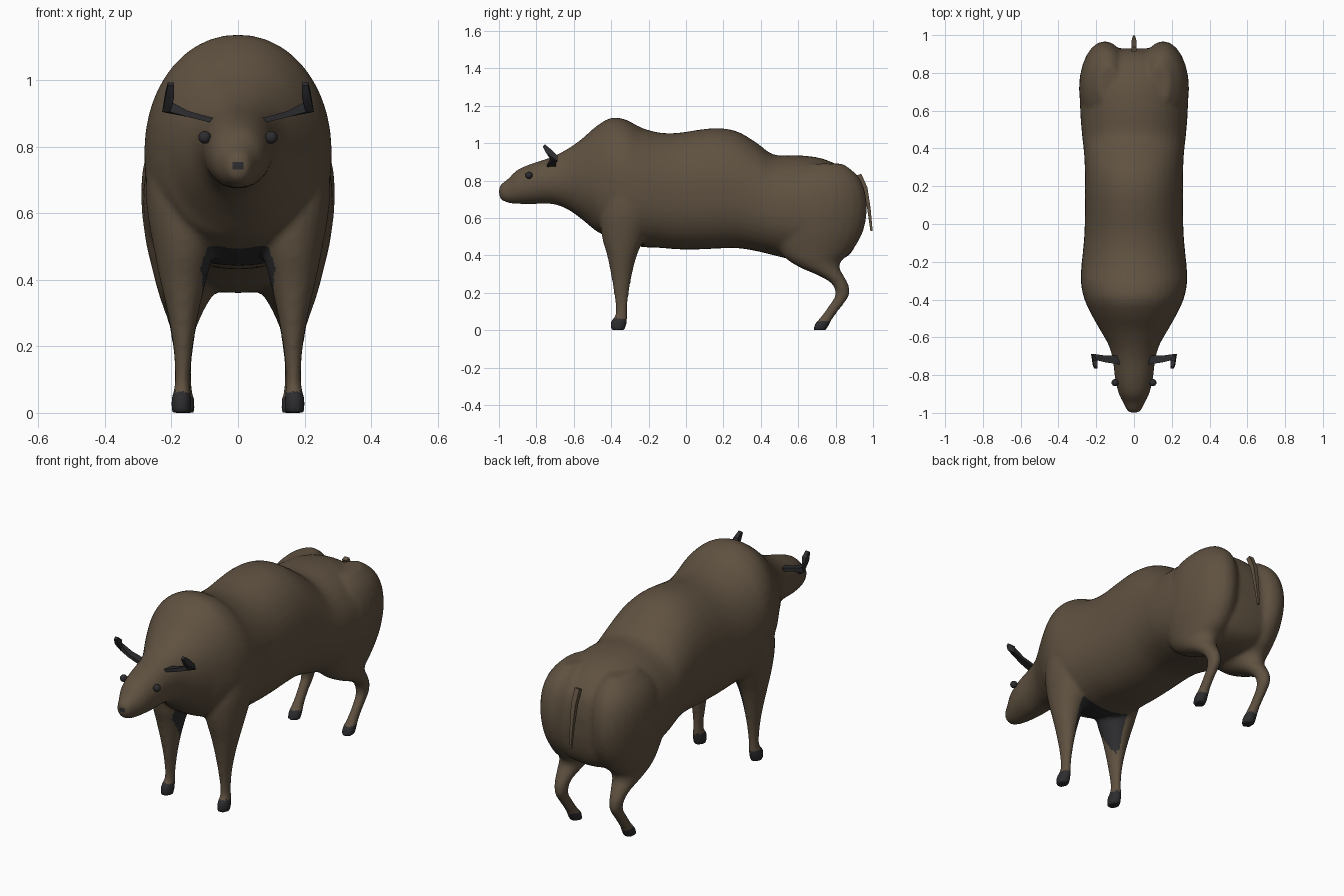
import bpy, bmesh, math
from mathutils import Vector

if "Cube" in bpy.data.objects:
    bpy.data.objects.remove(bpy.data.objects["Cube"])


def material(name, rgb):
    m = bpy.data.materials.new(name)
    m.diffuse_color = (*rgb, 1)
    m.use_nodes = True
    m.node_tree.nodes["Principled BSDF"].inputs["Base Color"].default_value = m.diffuse_color
    return m


BROWN = material("brown hide", (0.115, 0.083, 0.052))
DARK = material("dark horn", (0.026, 0.026, 0.029))


def refine(rows, n=3):
    """Smoothly interpolate between section rows (Catmull-Rom)."""
    out = []
    for i in range(len(rows) - 1):
        p = [rows[max(0, min(len(rows) - 1, i + k))] for k in (-1, 0, 1, 2)]
        for s in range(n):
            t = s / n
            out.append([0.5 * (2 * b + (c - a) * t + (2 * a - 5 * b + 4 * c - d) * t * t
                               + (3 * b - a - 3 * c + d) * t ** 3) for a, b, c, d in zip(*p)])
    return out + [list(rows[-1])]


def loft(bm, rings):
    """Skin a list of closed rings and cap both ends."""
    vs = [[bm.verts.new(p) for p in r] for r in rings]
    n = len(vs[0])
    for a, b in zip(vs, vs[1:]):
        for i in range(n):
            bm.faces.new((a[i], a[(i + 1) % n], b[(i + 1) % n], b[i]))
    bm.faces.new(vs[0][::-1])
    bm.faces.new(vs[-1])


def finish(name, bm, mat, angle=40):
    bmesh.ops.recalc_face_normals(bm, faces=bm.faces)
    me = bpy.data.meshes.new(name)
    bm.to_mesh(me)
    bm.free()
    ob = bpy.data.objects.new(name, me)
    bpy.context.collection.objects.link(ob)
    me.materials.append(mat)
    for o in bpy.context.selected_objects:
        o.select_set(False)
    ob.select_set(True)
    bpy.context.view_layer.objects.active = ob
    bpy.ops.object.shade_smooth_by_angle(angle=math.radians(angle))
    return ob


# Trunk, neck and head sections: y, top z, bottom z, half width
TRUNK = [
    (-1.0, .765, .715, .02), (-.985, .785, .695, .038), (-.95, .81, .68, .055),
    (-.9, .858, .675, .08), (-.82, .892, .674, .10), (-.72, .925, .675, .112),
    (-.64, .965, .65, .135), (-.56, 1.02, .595, .18), (-.48, 1.09, .53, .225),
    (-.40, 1.135, .49, .262), (-.32, 1.125, .465, .28), (-.24, 1.083, .445, .28),
    (-.14, 1.056, .44, .27), (-.04, 1.055, .432, .262), (.08, 1.073, .432, .26),
    (.18, 1.08, .437, .26), (.28, 1.06, .438, .26), (.38, 1.0, .422, .265),
    (.47, .938, .40, .275), (.6, .935, .37, .285), (.72, .92, .36, .283),
    (.82, .878, .375, .255), (.88, .825, .41, .21), (.915, .765, .48, .16),
    (.93, .68, .57, .07)]

# Leg sections: z, front y, back y, inner x, outer x
FRONT_LEG = [
    (0, -.405, -.325, .14, .20), (.045, -.405, -.315, .14, .20),
    (.075, -.38, -.313, .143, .192), (.12, -.376, -.313, .143, .19),
    (.2, -.386, -.305, .135, .195), (.3, -.402, -.288, .118, .212),
    (.4, -.422, -.262, .095, .235), (.5, -.45, -.22, .07, .255),
    (.62, -.46, -.18, .06, .275), (.75, -.44, -.18, .08, .275)]
REAR_LEG = [
    (0, .68, .75, .13, .195), (.035, .688, .77, .13, .195), (.07, .72, .79, .137, .19),
    (.12, .755, .828, .14, .19), (.17, .79, .865, .137, .193), (.2, .798, .876, .133, .196),
    (.24, .785, .87, .128, .203), (.27, .75, .855, .118, .21), (.3, .69, .838, .105, .22),
    (.33, .62, .822, .09, .23), (.37, .55, .83, .065, .242), (.42, .50, .885, .04, .255),
    (.52, .46, .945, .02, .278), (.64, .46, .968, .018, .291), (.75, .5, .955, .02, .283),
    (.83, .55, .915, .04, .25), (.89, .64, .84, .08, .19)]


def add_trunk(bm):
    rings = []
    for y, top, bot, w in refine(TRUNK):
        c, h, ring = (top + bot) / 2, (top - bot) / 2, []
        for k in range(40):
            a = math.tau * k / 40
            ca, sa = math.cos(a), math.sin(a)
            e = 0.96 if sa > 0 or y < -.5 else 0.84
            ring.append((w * math.copysign(abs(ca) ** e, ca), y,
                         c + h * math.copysign(abs(sa) ** e, sa)))
        rings.append(ring)
    loft(bm, rings)


def add_leg(bm, rows, side):
    rings = []
    for z, y0, y1, x0, x1 in refine(rows):
        rings.append([(side * ((x0 + x1) / 2 + (x1 - x0) / 2 * math.cos(math.tau * k / 24)),
                       (y0 + y1) / 2 + (y1 - y0) / 2 * math.sin(math.tau * k / 24), z)
                      for k in range(24)])
    loft(bm, rings)


# Body: trunk and legs fused into one smooth skin
bm = bmesh.new()
add_trunk(bm)
for side in (-1, 1):
    add_leg(bm, FRONT_LEG, side)
    add_leg(bm, REAR_LEG, side)
body = finish("body", bm, BROWN)
fuse = body.modifiers.new("fuse", 'REMESH')
fuse.mode = 'VOXEL'
fuse.voxel_size = 0.011
soften = body.modifiers.new("soften", 'SMOOTH')
soften.factor = 0.5
soften.iterations = 8
fused = bpy.data.meshes.new_from_object(body.evaluated_get(bpy.context.evaluated_depsgraph_get()))
body.modifiers.clear()
body.data = fused
fused.materials.clear()
fused.materials.append(BROWN)
fused.materials.append(DARK)


def is_dark(c, n):
    hoof = c.z < (.065 if c.y < 0 else .045)
    nose = c.y < -.96 and abs(c.x) < .019 and .728 < c.z < .755
    inward = n.z < -.5 or n.x * c.x < 0
    chest = (-.41 < c.y < -.22 and abs(c.x) < .15 and c.z < .53 and inward
             and c.z > .27 + 1.7 * abs(c.y + .31))
    return hoof or nose or chest


# Hooves, nose and the patch between the front legs
for p in fused.polygons:
    p.use_smooth = True
    p.material_index = int(is_dark(p.center, p.normal))


def add_bar(bm, stations, side=1):
    """Four-sided tapering bar; station = centre, two half-size vectors."""
    rings = []
    for c, u, v in stations:
        c, u, v = Vector(c), Vector(u), Vector(v)
        rings.append([((p.x * side), p.y, p.z) for p in (c + u + v, c - u + v, c - u - v, c + u - v)])
    loft(bm, rings)


for side, label in ((-1, "left"), (1, "right")):
    # Horn: sweeps outward, then bends up and forward
    bm = bmesh.new()
    add_bar(bm, [((.07, -.72, .877), (0, .024, 0), (0, 0, .008)),
                 ((.15, -.715, .898), (0, .018, 0), (0, 0, .009)),
                 ((.212, -.703, .918), (.012, .016, 0), (-.004, 0, .014)),
                 ((.205, -.735, .957), (.013, 0, 0), (0, .013, .010)),
                 ((.202, -.76, .988), (.009, 0, 0), (0, .006, .005))], side)
    finish(label + "_horn", bm, DARK, 30)
    # Eye
    bm = bmesh.new()
    bmesh.ops.create_uvsphere(bm, u_segments=16, v_segments=10, radius=.019)
    bmesh.ops.translate(bm, verts=bm.verts, vec=(side * .1, -.84, .828))
    finish(label + "_eye", bm, DARK)

# Tail: thin tapering strip
bm = bmesh.new()
add_bar(bm, [((0, .925, .832), (.014, 0, 0), (0, .012, .004)),
             ((0, .958, .76), (.013, 0, 0), (0, .012, .003)),
             ((0, .978, .65), (.009, 0, 0), (0, .009, .001)),
             ((0, .992, .53), (.005, 0, 0), (0, .006, 0))])
finish("tail", bm, BROWN, 30)
